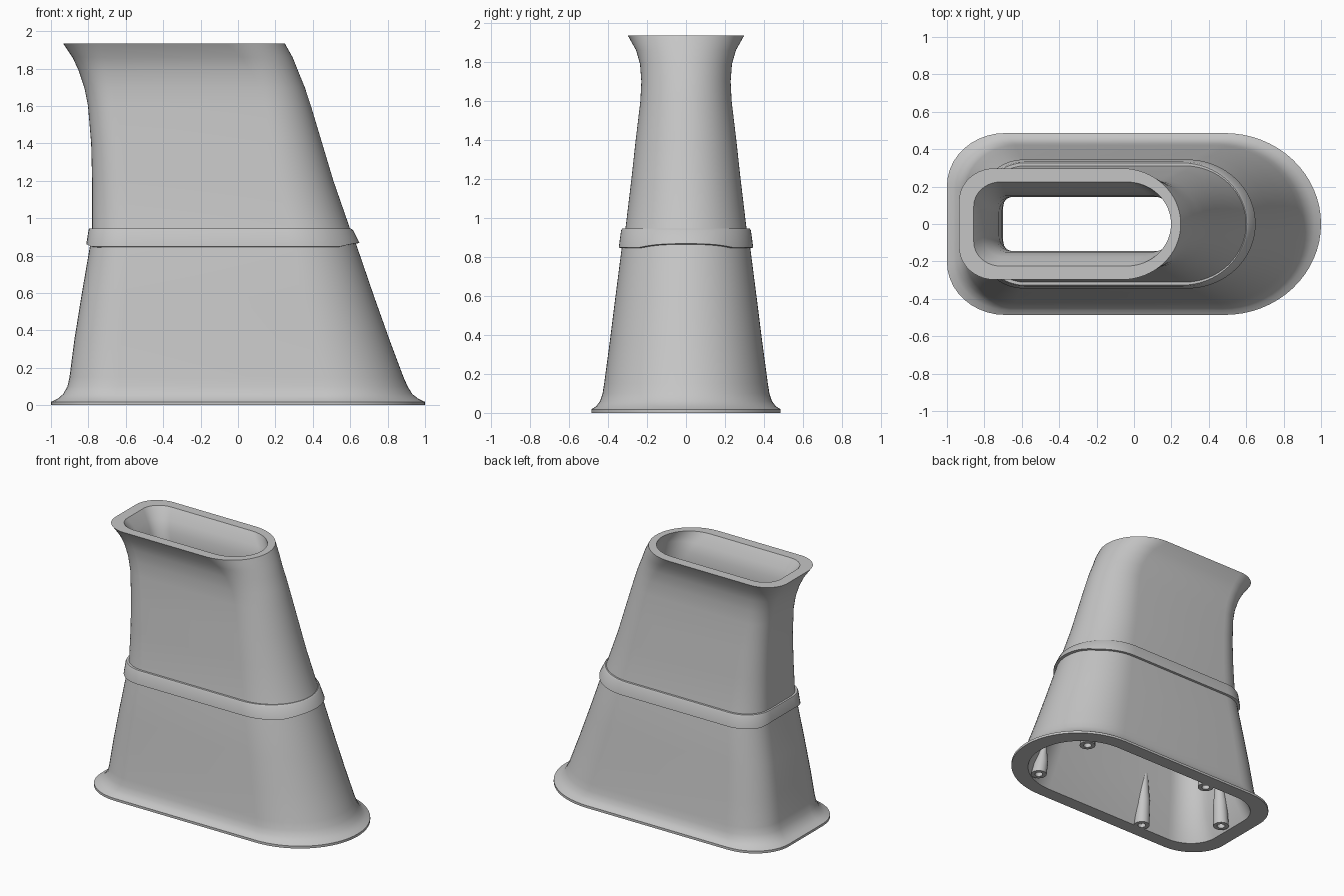
import bpy, bmesh, math
from mathutils import Vector

cube = bpy.data.objects.get("Cube")
if cube:
    bpy.data.objects.remove(cube, do_unlink=True)

grey = bpy.data.materials.new("plain_grey")
grey.use_nodes = True
colour = (0.56, 0.56, 0.56, 1)
grey.diffuse_color = colour
grey.node_tree.nodes["Principled BSDF"].inputs["Base Color"].default_value = colour


def outline(xl, xr, hw, z):
    """Plan section: round at +x, flat with rounded corners at -x."""
    rx, cx, cy = 1.06 * hw, 0.64 * hw, 0.58 * hw
    pts = []
    for i in range(33):
        a = -math.pi / 2 + math.pi * i / 32
        pts.append(Vector((xr - rx + rx * math.cos(a), hw * math.sin(a), z)))
    for side in (1, -1):
        arc = []
        for i in range(11):
            a = math.pi / 2 * i / 10
            arc.append(Vector((xl + cx - cx * math.sin(a),
                               side * (hw - cy + cy * math.cos(a)), z)))
        pts += arc if side == 1 else arc[::-1]
    return pts


def loft(name, rings, closed=False):
    """Skin a list of equal rings; closed joins the last ring to the first."""
    bm = bmesh.new()
    rows = [[bm.verts.new(p) for p in ring] for ring in rings]
    n = len(rows[0])
    pairs = list(zip(rows, rows[1:])) + ([(rows[-1], rows[0])] if closed else [])
    for a, b in pairs:
        for i in range(n):
            j = (i + 1) % n
            bm.faces.new((a[i], a[j], b[j], b[i]))
    if not closed:
        bm.faces.new(rows[0])
        bm.faces.new(rows[-1])
    bmesh.ops.recalc_face_normals(bm, faces=bm.faces)
    mesh = bpy.data.meshes.new(name)
    bm.to_mesh(mesh)
    bm.free()
    ob = bpy.data.objects.new(name, mesh)
    bpy.context.collection.objects.link(ob)
    mesh.materials.append(grey)
    bpy.ops.object.select_all(action='DESELECT')
    ob.select_set(True)
    bpy.context.view_layer.objects.active = ob
    bpy.ops.object.shade_smooth_by_angle(angle=math.radians(35))
    return ob


# Outer wall profile: left x, right x, half width, height
outer = [
    (-1, 1, .486, 0), (-1, 1, .486, .018), (-.965, .965, .461, .034),
    (-.935, .932, .441, .06), (-.912, .907, .428, .1), (-.901, .885, .42, .15),
    (-.875, .81, .393, .35), (-.838, .728, .364, .58), (-.79, .632, .328, .86),
    (-.78, .597, .31, .95), (-.78, .51, .28, 1.2), (-.785, .45, .258, 1.4),
    (-.802, .39, .234, 1.6), (-.822, .357, .229, 1.7), (-.852, .32, .236, 1.79),
    (-.885, .292, .256, 1.86), (-.935, .25, .298, 1.935),
]
# Inner wall: a thinner lip at the top, a wide rim at the base
inner = [(-.857, .198, .225, 1.935), (-.805, .23, .175, 1.86)]
for xl, xr, hw, z in reversed(outer[5:-2]):
    inner.append((xl + .08, xr - .08, hw - .085, z))
inner.append((-.885, .875, .385, 0))
loft("hollow_duct", [outline(*s) for s in outer + inner], closed=True)

# Collar around the joint; its lower edge dips along the long sides
collar = []
for section, dip in [((-.77, .6, .30, .945), 0), ((-.795, .603, .327, .945), 0),
                     ((-.799, .615, .333, .936), 0), ((-.811, .65, .345, .868), .02),
                     ((-.78, .62, .315, .862), .02)]:
    ring = outline(*section)
    for p in ring:
        p.z -= dip * min(1, abs(p.y) / (.7 * section[2])) ** 3
    collar.append(ring)
loft("joint_collar", collar, closed=True)


# Screw bosses that taper up into the inner wall
def boss(name, x, y, top_x, top_y, height):
    base, tip = Vector((x, y, 0)), Vector((top_x, top_y, height))
    rings = []
    for t, r in [(.3, .028), (0, .028), (0, .056), (.35, .05), (1, .012)]:
        c = base.lerp(tip, t)
        rings.append([c + Vector((r * math.cos(k * math.tau / 20),
                                  r * math.sin(k * math.tau / 20), 0))
                      for k in range(20)])
    loft(name, rings)


for label, s in (("front", -1), ("back", 1)):
    boss("round_end_boss_" + label, .66, .27 * s, .62, .25 * s, .26)
    boss("side_boss_" + label, -.37, .355 * s, -.37, .315 * s, .5)
boss("flat_end_boss", -.81, 0, -.79, 0, .5)
